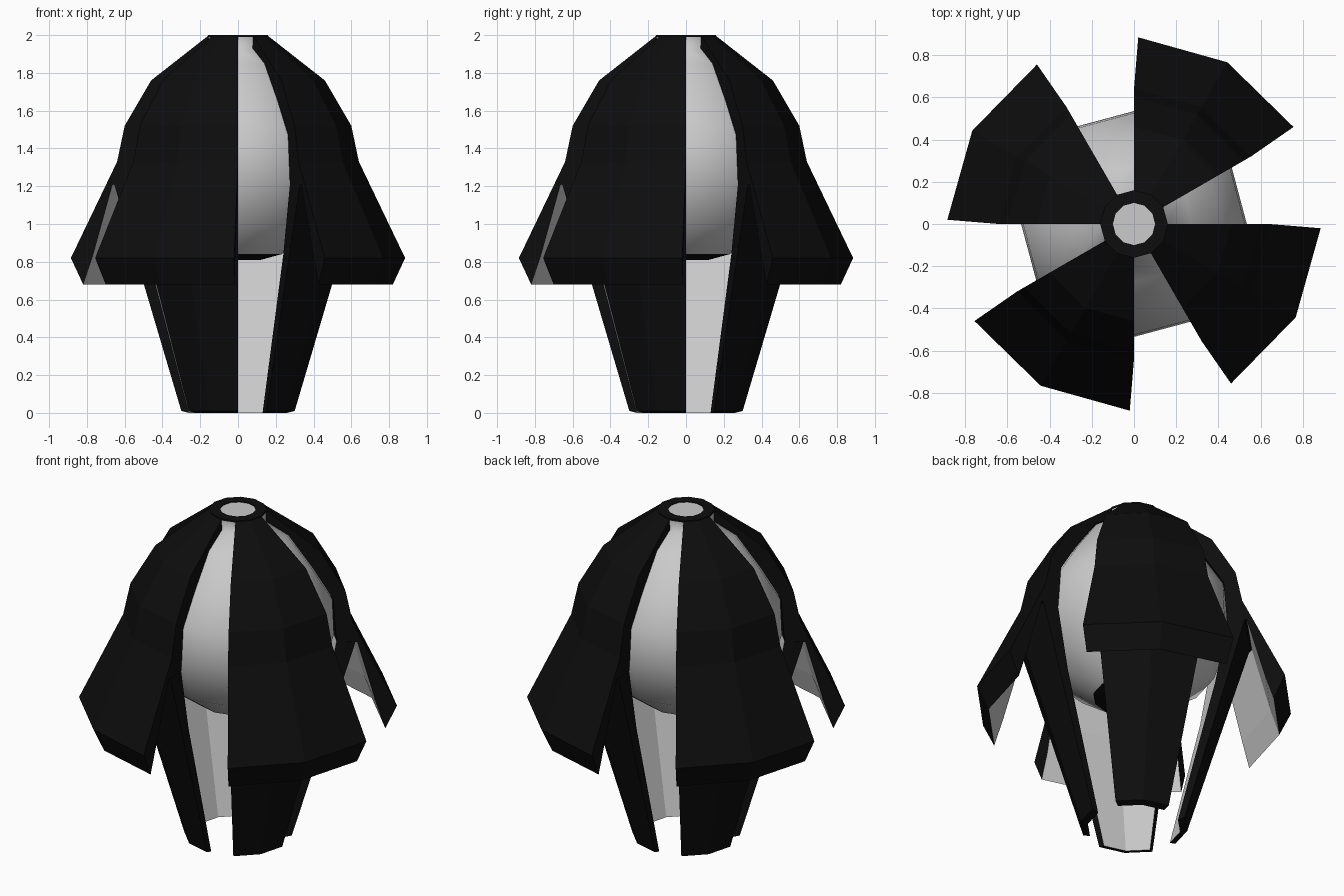
import bpy, bmesh, math

if "Cube" in bpy.data.objects:
    bpy.data.objects.remove(bpy.data.objects["Cube"])


def material(name, value):
    m = bpy.data.materials.new(name)
    m.diffuse_color = (value, value, value, 1)
    m.use_nodes = True
    m.node_tree.nodes["Principled BSDF"].inputs["Base Color"].default_value = m.diffuse_color
    return m


BLACK = material("black", 0.004)
GREY = material("grey", 0.6)


def finish(name, bm):
    bmesh.ops.recalc_face_normals(bm, faces=bm.faces[:])
    me = bpy.data.meshes.new(name)
    bm.to_mesh(me)
    bm.free()
    me.materials.append(BLACK)
    me.materials.append(GREY)
    ob = bpy.data.objects.new(name, me)
    bpy.context.collection.objects.link(ob)
    return ob


def sector(name, profile, grey_edges, start):
    """Sweep a closed (r, z, angle inset) profile over 60 degrees in two steps."""
    bm = bmesh.new()
    rows = []
    for side in (-1, 0, 1):
        row = []
        for r, z, inset in profile:
            a = math.radians(start + 30 + side * (30 - inset))
            row.append(bm.verts.new((r * math.cos(a), r * math.sin(a), z)))
        rows.append(row)
    n = len(profile)
    for a, b in zip(rows, rows[1:]):
        for i in range(n):
            j = (i + 1) % n
            f = bm.faces.new((a[i], a[j], b[j], b[i]))
            f.material_index = 1 if i in grey_edges else 0
    bm.faces.new(rows[0])
    bm.faces.new(rows[-1][::-1])
    return finish(name, bm)


def revolve(name, profile, grey_edges, smooth=False):
    """Twelve-sided turned part from an open profile."""
    bm = bmesh.new()
    rings = []
    for r, z in profile:
        if r == 0:
            rings.append([bm.verts.new((0, 0, z))] * 12)
        else:
            rings.append([bm.verts.new((r * math.cos(k * math.pi / 6),
                                        r * math.sin(k * math.pi / 6), z)) for k in range(12)])
    for i, (a, b) in enumerate(zip(rings, rings[1:])):
        for k in range(12):
            m = (k + 1) % 12
            vs = list(dict.fromkeys((a[k], a[m], b[m], b[k])))
            f = bm.faces.new(vs)
            f.material_index = 1 if i in grey_edges else 0
            f.smooth = smooth and i in grey_edges
    return finish(name, bm)


# Outer petals with flared wedge skirt, outer line then inner line
petal = [(0.16, 1.995, 0), (0.46, 1.76, 0), (0.60, 1.52, 0), (0.64, 1.33, 0),
         (0.885, 0.82, 1.3), (0.82, 0.68, 1.3), (0.77, 0.83, 1.3), (0.665, 1.21, 0.3),
         (0.55, 1.21, 0), (0.53, 1.47, 0), (0.42, 1.65, 0), (0.28, 1.85, 0), (0.155, 1.93, 0)]
# Tapering legs
leg = [(0.655, 1.21, 0), (0.30, 0.01, 0), (0.26, 0.0, 0), (0.48, 0.84, 0), (0.55, 1.21, 0)]

for start in (30, 120, 210, 300):
    sector("petal", petal, {5, 6}, start)
    sector("leg", leg, {2, 3}, start)

# Inner globe with collar
revolve("globe", [(0.155, 1.99), (0.155, 1.92), (0.275, 1.845), (0.415, 1.645),
                  (0.526, 1.465), (0.535, 1.25), (0.45, 1.0), (0.23, 0.84)],
        set(range(7)), smooth=True)
# Dark cap under the globe
revolve("globe_base", [(0.23, 0.84), (0.12, 0.81), (0, 0.81)], set())
# Top ring and the flush disc in it
revolve("top_ring", [(0.10, 1.99), (0.10, 2.0), (0.16, 2.0), (0.16, 1.99), (0.10, 1.99)], set())
revolve("top_disc", [(0.10, 1.995), (0, 1.995)], {0})
